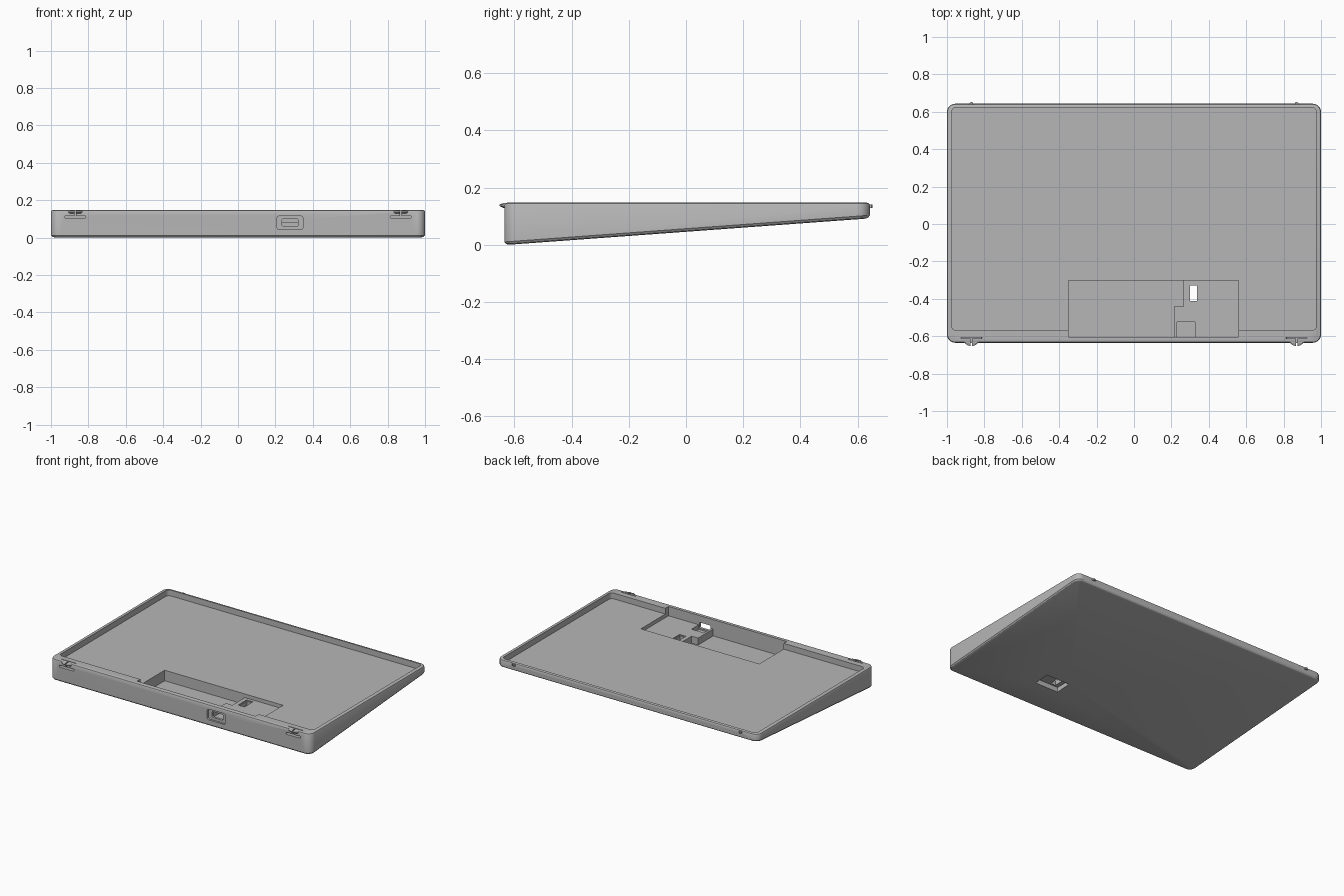
import bpy, bmesh, math

cube = bpy.data.objects.get("Cube")
if cube:
    bpy.data.objects.remove(cube, do_unlink=True)

grey = bpy.data.materials.new("matte grey")
grey.use_nodes = True
tint = (0.47, 0.47, 0.47, 1)
grey.diffuse_color = tint
grey.node_tree.nodes["Principled BSDF"].inputs["Base Color"].default_value = tint

FRONT, BACK, TOP, SLOPE = -0.635, 0.643, 0.147, 0.073


def outline(x0, x1, y0, y1, r, seg=8):
    """Counter-clockwise rounded rectangle."""
    pts = []
    corners = ((x1 - r, y1 - r), (x0 + r, y1 - r), (x0 + r, y0 + r), (x1 - r, y0 + r))
    for k, (cx, cy) in enumerate(corners):
        for i in range(seg + 1):
            a = math.pi / 2 * (k + i / seg)
            pts.append((cx + r * math.cos(a), cy + r * math.sin(a)))
    return pts


def loft(name, rings):
    """Closed solid through stacked rings of equal length."""
    bm = bmesh.new()
    loops = [[bm.verts.new(p) for p in ring] for ring in rings]
    bm.faces.new(loops[0][::-1])
    bm.faces.new(loops[-1])
    for a, b in zip(loops, loops[1:]):
        for i in range(len(a)):
            j = (i + 1) % len(a)
            bm.faces.new((a[i], a[j], b[j], b[i]))
    bmesh.ops.recalc_face_normals(bm, faces=bm.faces)
    mesh = bpy.data.meshes.new(name)
    bm.to_mesh(mesh)
    bm.free()
    mesh.materials.append(grey)
    obj = bpy.data.objects.new(name, mesh)
    bpy.context.collection.objects.link(obj)
    return obj


def plate(name, pts, z0, z1):
    return loft(name, [[(x, y, z) for x, y in pts] for z in (z0, z1)])


def box(name, x, y, z):
    pts = [(x[0], y[0]), (x[1], y[0]), (x[1], y[1]), (x[0], y[1])]
    return plate(name, pts, *z)


def front_slot(name, x, z, r, y):
    """Rounded opening running along y."""
    pts = outline(*x, *z, r, 4)
    return loft(name, [[(px, d, pz) for px, pz in pts] for d in y])


def cut(target, cutter):
    cutter.hide_render = True
    mod = target.modifiers.new("cut", "BOOLEAN")
    mod.operation, mod.solver, mod.object = "DIFFERENCE", "EXACT", cutter
    bpy.context.view_layer.objects.active = target
    bpy.ops.object.modifier_apply(modifier=mod.name)
    bpy.data.objects.remove(cutter, do_unlink=True)


def body_ring(inset, lift=None, z=None):
    pts = outline(-1 + inset, 1 - inset, FRONT + inset, BACK - inset, 0.045 - inset)
    return [(x, y, z if z else (y - FRONT - 0.015) * SLOPE + lift) for x, y in pts]


# Wedge shell with softened top and bottom edges
body = loft("wedge_shell", [
    body_ring(0.015, lift=0.0), body_ring(0.005, lift=0.004), body_ring(0, lift=0.011),
    body_ring(0, z=TOP - 0.009), body_ring(0.003, z=TOP - 0.003), body_ring(0.01, z=TOP)])

# Shallow tray
cut(body, plate("tray_cut", outline(-0.974, 0.974, -0.57, 0.624, 0.025), 0.107, 0.3))

# Electronics pocket: deep bay, then the raised platform beside it
cut(body, box("bay_cut", (-0.35, 0.215), (-0.605, -0.303), (0.034, 0.3)))
cut(body, box("bay_step_cut", (0.2, 0.265), (-0.44, -0.303), (0.034, 0.3)))
cut(body, box("platform_cut", (0.19, 0.558), (-0.605, -0.303), (0.082, 0.3)))
cut(body, box("port_notch_cut", (0.23, 0.325), (-0.605, -0.525), (0.05, 0.3)))

# Front port: shallow surround and through opening
cut(body, front_slot("port_surround_cut", (0.208, 0.348), (0.042, 0.116), 0.015, (-0.7, -0.622)))
cut(body, front_slot("port_opening_cut", (0.235, 0.322), (0.06, 0.1), 0.008, (-0.7, -0.58)))

# Underside switch recess and its through slot
cut(body, box("switch_recess_cut", (0.27, 0.45), (-0.425, -0.315), (-0.1, 0.048)))
cut(body, box("switch_slot_cut", (0.299, 0.337), (-0.413, -0.33), (0.03, 0.2)))
cut(body, box("switch_rim_cut", (0.294, 0.342), (-0.418, -0.325), (0.076, 0.2)))

for side, label in ((-1, "right"), (1, "left")):
    cx = side * 0.87
    # Slits that free each front snap tab
    cut(body, front_slot("tab_slot_cut", (cx - 0.056, cx + 0.056), (0.102, 0.116), 0.0065, (-0.7, -0.608)))
    cut(body, box("tab_back_cut", (cx - 0.056, cx + 0.056), (-0.613, -0.608), (0.109, 0.3)))
    cut(body, box("tab_split_cut", (cx - 0.004, cx + 0.004), (-0.7, -0.61), (0.109, 0.3)))
    # Lens-shaped snap hooks, split in the middle
    for half in (-1, 1):
        rings = []
        for z, grow in ((0.128, 0.2), (0.135, 1), (0.141, 1), (0.146, 0.3)):
            ring = [(cx + half * 0.004, FRONT + 0.004, z)]
            for i in range(7):
                t = i / 6
                ring.append((cx + half * (0.004 + 0.036 * t),
                             FRONT + 0.003 - 0.02 * grow * (1 - t * t), z))
            rings.append(ring)
        loft(f"{label}_snap_hook_{'inner' if half == -side else 'outer'}", rings)
    # Rear locating nub in a small notch
    cut(body, box("nub_notch_cut", (cx - 0.014, cx + 0.014), (BACK - 0.004, 0.7), (0.126, 0.142)))
    nub = [(cx - 0.009, BACK - 0.008), (cx + 0.009, BACK - 0.008),
           (cx + 0.008, BACK + 0.006), (cx + 0.004, BACK + 0.009),
           (cx - 0.004, BACK + 0.009), (cx - 0.008, BACK + 0.006)]
    plate(f"{label}_rear_nub", nub, 0.129, 0.14)

# Smooth the rounded corners while keeping edges crisp
bpy.ops.object.select_all(action="DESELECT")
body.select_set(True)
bpy.context.view_layer.objects.active = body
bpy.ops.object.shade_smooth_by_angle(angle=math.radians(30))
